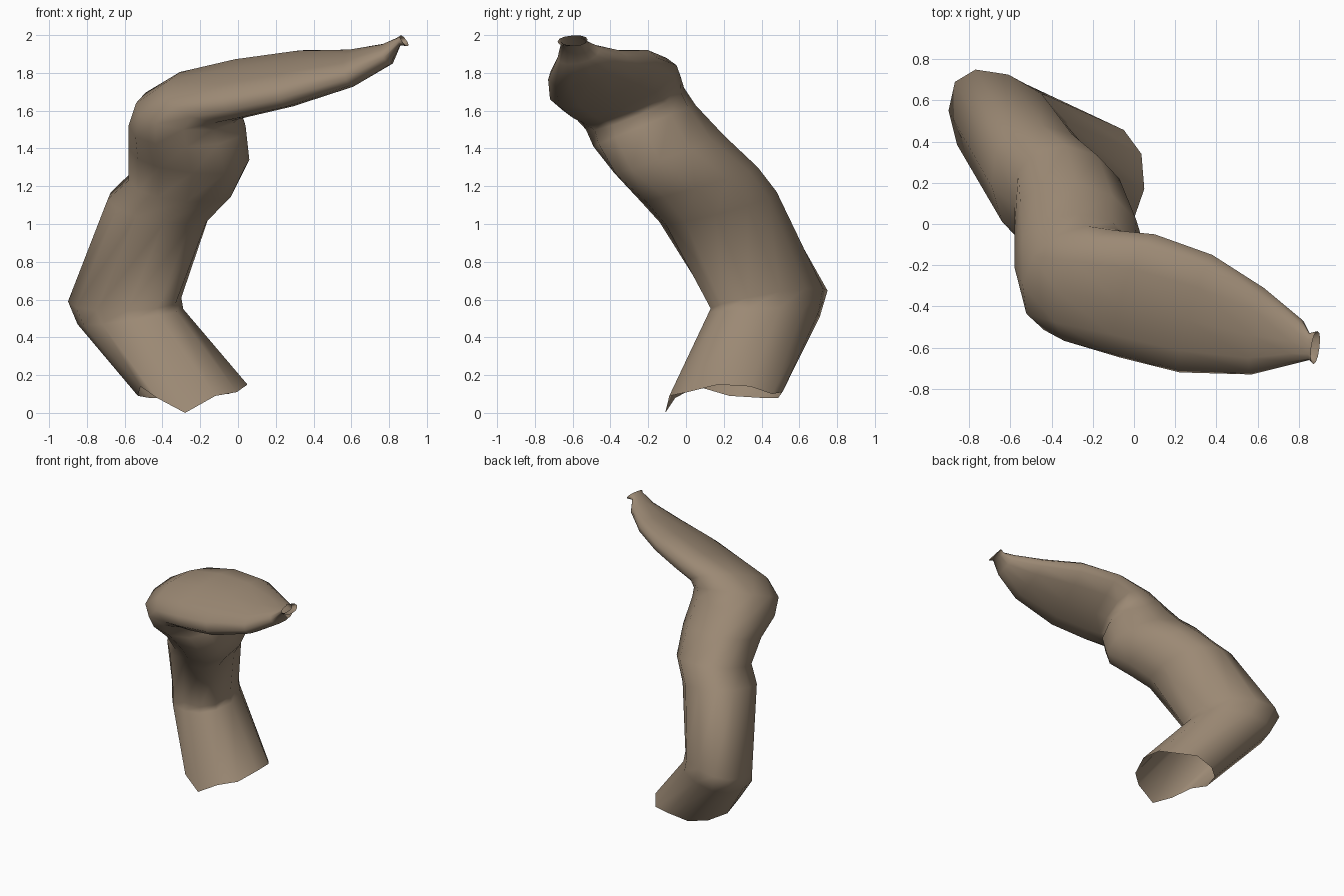
import bpy, bmesh, math
from mathutils import Vector

SIDES = 12
hide = bpy.data.materials.new("brown_hide")
hide.diffuse_color = (0.33, 0.25, 0.175, 1)

# Cross-sections along the trunk: centre, half-axis a (right side, turning to the underside), half-axis b (back)
RINGS = [
    ((-0.24, 0.20, 0.00), (0.29, -0.03, 0), (0.04, 0.31, 0)),
    ((-0.57, 0.41, 0.51), (0.28, -0.08, 0.04), (0.00, 0.29, 0.02)),
    ((-0.60, 0.44, 0.60), (0.30, -0.11, 0.01), (-0.01, 0.285, 0.06)),
    ((-0.42, 0.17, 1.09), (0.27, -0.01, -0.04), (-0.03, 0.31, 0.08)),
    ((-0.30, 0.07, 1.21), (0.28, -0.02, -0.02), (-0.03, 0.31, 0.09)),
    ((-0.26, -0.09, 1.37), (0.32, -0.05, -0.03), (-0.02, 0.29, 0.10)),
    ((-0.27, -0.22, 1.52), (0.31, -0.01, 0.00), (0.00, 0.27, 0.11)),
    ((-0.26, -0.27, 1.61), (0.28, 0.03, -0.03), (0.03, 0.26, 0.11)),
    ((-0.17, -0.31, 1.675), (0.20, 0.02, -0.08), (0.07, 0.28, 0.11)),
    ((0.02, -0.35, 1.72), (0.09, 0.03, -0.10), (0.08, 0.30, 0.12)),
    ((0.30, -0.435, 1.77), (0.04, 0.03, -0.10), (0.08, 0.285, 0.11)),
    ((0.60, -0.52, 1.825), (0.03, 0.02, -0.075), (0.03, 0.21, 0.06)),
    ((0.79, -0.57, 1.90), (0.03, 0, -0.05), (0.02, 0.11, 0.02)),
    ((0.85, -0.595, 1.965), (0.01, 0, -0.020), (0, 0.065, 0)),
    ((0.88, -0.60, 1.970), (0.02, 0, -0.028), (0.01, 0.08, 0.005)),
]
# Ragged height of the open lower end, going round from the right side
RAGGED = [0.15, 0.14, 0.10, 0.11, 0.08, 0.08, 0.09, 0.14, 0.08, 0.0, 0.09, 0.11]


def rounded(v):
    """Push a sine or cosine outward for a slightly boxy section."""
    return math.copysign(abs(v) ** 0.9, v)


# Hollow bent trunk, open at both ends
bm = bmesh.new()
loops = []
for n, (c, a, b) in enumerate(RINGS):
    loop = []
    for i in range(SIDES):
        t = 2 * math.pi * i / SIDES
        p = Vector(c) + Vector(a) * rounded(math.cos(t)) + Vector(b) * rounded(math.sin(t))
        if n == 0:
            p.z = RAGGED[i]
        loop.append(bm.verts.new(p))
    loops.append(loop)
for lo, hi in zip(loops, loops[1:]):
    for i in range(SIDES):
        j = (i + 1) % SIDES
        bm.faces.new((lo[i], lo[j], hi[j], hi[i])).smooth = True
bmesh.ops.recalc_face_normals(bm, faces=bm.faces)
mesh = bpy.data.meshes.new("bent_trunk")
bm.to_mesh(mesh)
bm.free()
mesh.materials.append(hide)
trunk = bpy.data.objects.new("bent_trunk", mesh)
bpy.context.collection.objects.link(trunk)
